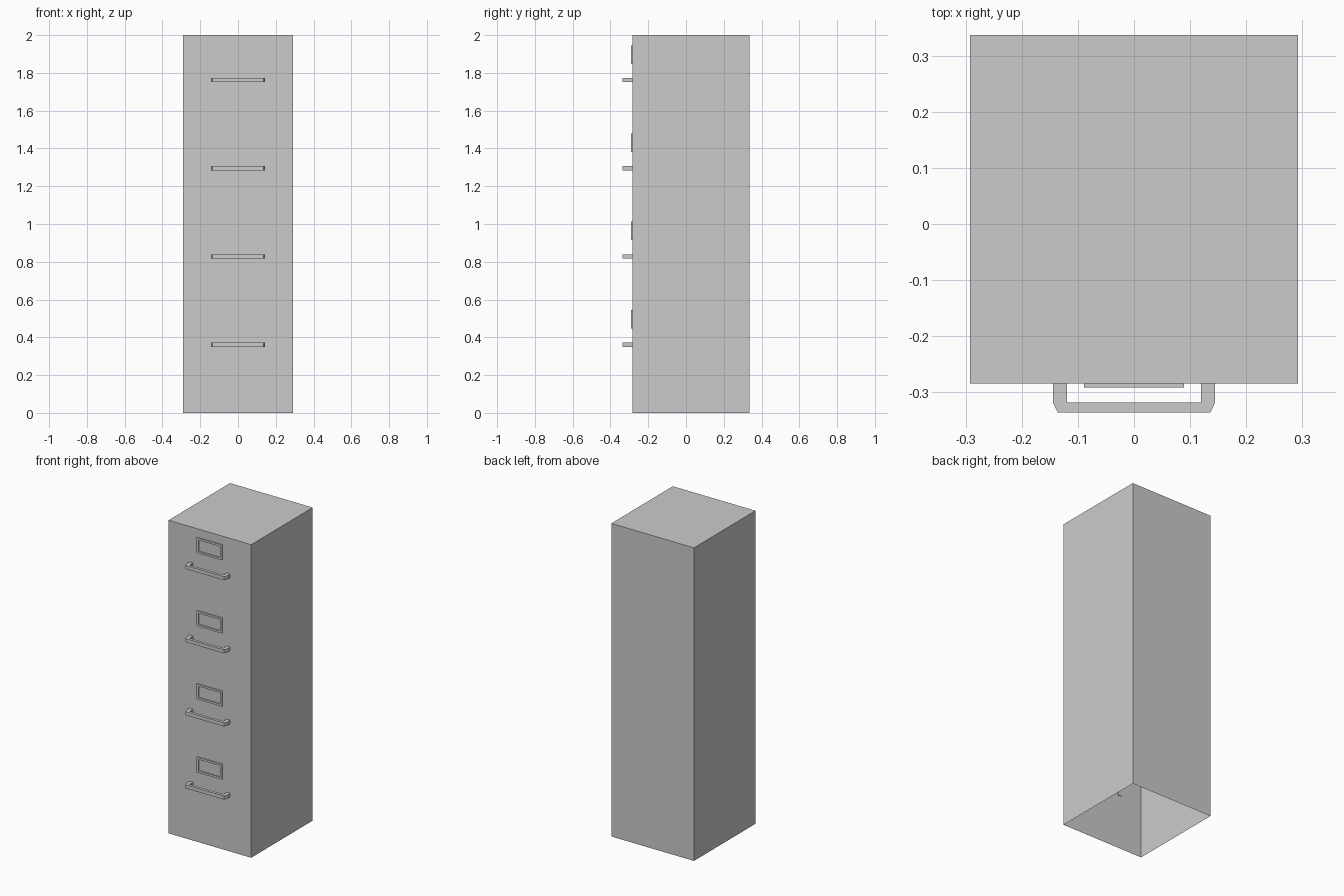
import bpy
import bmesh

if "Cube" in bpy.data.objects:
    bpy.data.objects.remove(bpy.data.objects["Cube"])

W, Y0, Y1, H = 0.292, -0.284, 0.337, 2.0   # half width, front, back, height
DRAWERS = 4
PITCH = 0.467


def finish(bm, name, loc=(0, 0, 0)):
    bmesh.ops.recalc_face_normals(bm, faces=bm.faces)
    me = bpy.data.meshes.new(name)
    bm.to_mesh(me)
    bm.free()
    ob = bpy.data.objects.new(name, me)
    ob.location = loc
    bpy.context.collection.objects.link(ob)
    return ob


# Cabinet shell: plain box, open underneath
bm = bmesh.new()
bmesh.ops.create_cube(bm, size=1)
for v in bm.verts:
    v.co.x *= 2 * W
    v.co.y = Y0 if v.co.y < 0 else Y1
    v.co.z = 0 if v.co.z < 0 else H
bm.normal_update()
bottom = [f for f in bm.faces if f.normal.z < -0.9]
bmesh.ops.delete(bm, geom=bottom, context='FACES_ONLY')
shell = finish(bm, "cabinet_shell")
# an open shell can confuse nothing here: all normals face outward


def pull_handle(name, z):
    # U-shaped bar with chamfered corners, ends just passing through the front
    half = [(0.119, Y0 + 0.003), (0.144, Y0 + 0.003), (0.144, -0.319), (0.136, -0.336)]
    inner = (0.119, -0.318)
    outline = half + [(-x, y) for x, y in reversed(half)] + [(-inner[0], inner[1]), inner]
    t = 0.023
    bm = bmesh.new()
    face = bm.faces.new([bm.verts.new((x, y, -t / 2)) for x, y in outline])
    ext = bmesh.ops.extrude_face_region(bm, geom=[face])
    bmesh.ops.translate(bm, vec=(0, 0, t),
                        verts=[g for g in ext["geom"] if isinstance(g, bmesh.types.BMVert)])
    return finish(bm, name, (0, 0, z))


def label_frame(name, z):
    # Raised rectangular border around the label slot
    w, h, b, d = 0.089, 0.049, 0.013, 0.007
    bm = bmesh.new()
    corners = [(-1, -1), (1, -1), (1, 1), (-1, 1)]
    outer = [bm.verts.new((sx * w, Y0 - d, sz * h)) for sx, sz in corners]
    inner = [bm.verts.new((sx * (w - b), Y0 - d, sz * (h - b))) for sx, sz in corners]
    faces = []
    for i in range(4):
        j = (i + 1) % 4
        faces.append(bm.faces.new((outer[i], outer[j], inner[j], inner[i])))
    ext = bmesh.ops.extrude_face_region(bm, geom=faces)
    bmesh.ops.translate(bm, vec=(0, d, 0),
                        verts=[g for g in ext["geom"] if isinstance(g, bmesh.types.BMVert)])
    return finish(bm, name, (0, 0, z))


# One handle and one label frame per drawer
for i in range(DRAWERS):
    z = 0.361 + i * PITCH
    pull_handle(f"drawer_handle_{i + 1}", z)
    label_frame(f"label_frame_{i + 1}", z + 0.135)
